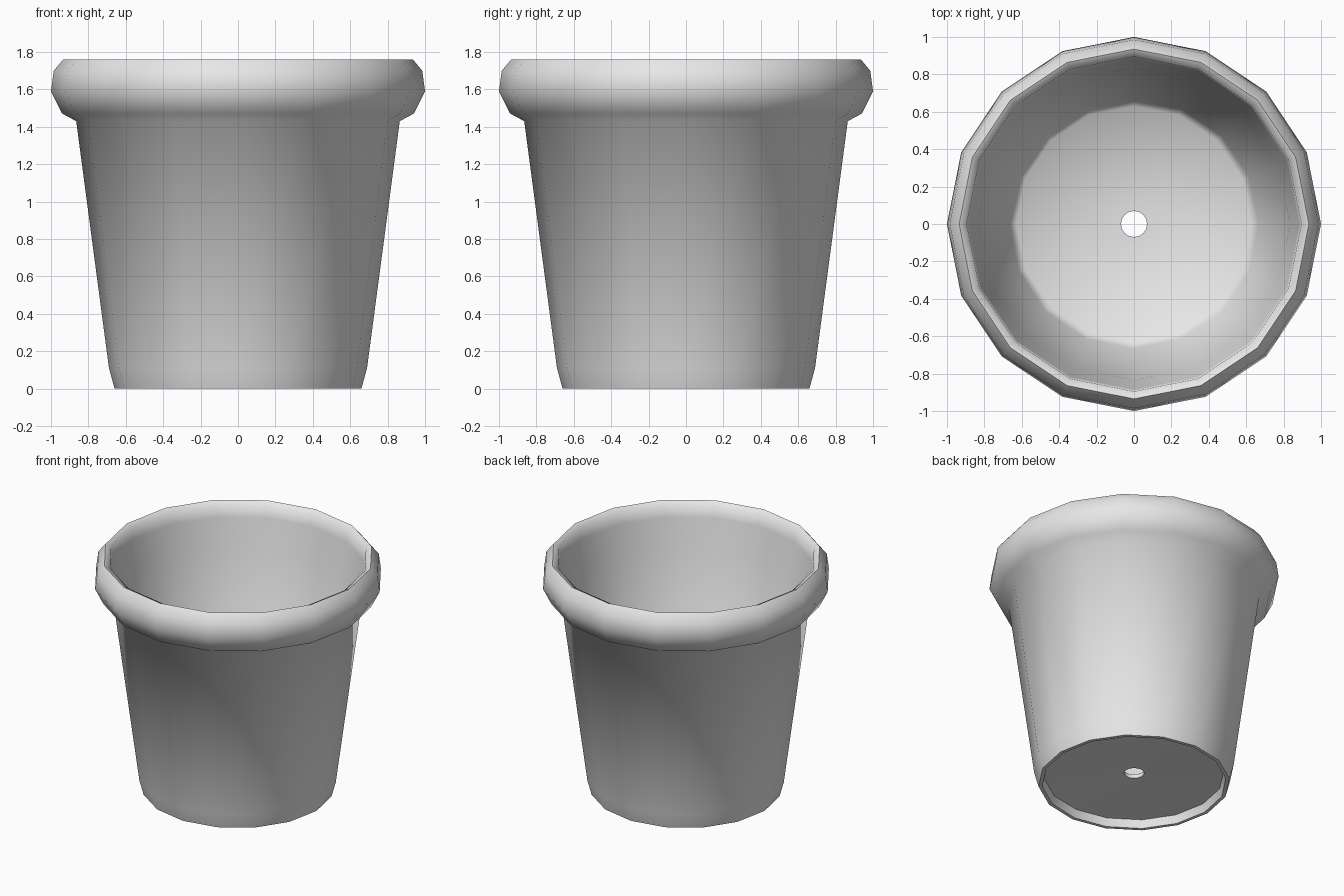
import bpy, bmesh, math

if "Cube" in bpy.data.objects:
    bpy.data.objects.remove(bpy.data.objects["Cube"])

SIDES = 16

# One grey clay colour
clay = bpy.data.materials.new("pot_grey")
clay.diffuse_color = (0.8, 0.8, 0.8, 1)
clay.use_nodes = True
clay.node_tree.nodes["Principled BSDF"].inputs["Base Color"].default_value = clay.diffuse_color


def lathe(name, profile, sides):
    """Revolve a closed (radius, height) profile around z."""
    bm = bmesh.new()
    rings = []
    for i in range(sides):
        a = 2 * math.pi * i / sides
        rings.append([bm.verts.new((r * math.cos(a), r * math.sin(a), z)) for r, z in profile])
    n = len(profile)
    for i in range(sides):
        p, q = rings[i], rings[(i + 1) % sides]
        for j in range(n):
            k = (j + 1) % n
            bm.faces.new((p[j], q[j], q[k], p[k]))
    bmesh.ops.recalc_face_normals(bm, faces=bm.faces)
    mesh = bpy.data.meshes.new(name)
    bm.to_mesh(mesh)
    bm.free()
    mesh.materials.append(clay)
    ob = bpy.data.objects.new(name, mesh)
    bpy.context.collection.objects.link(ob)
    bpy.context.view_layer.objects.active = ob
    ob.select_set(True)
    bpy.ops.object.shade_smooth_by_angle(angle=math.radians(60))
    return ob


profile = [
    # recessed underside and foot ring
    (0.07, 0.075), (0.62, 0.06), (0.635, 0.0), (0.66, 0.0),
    # outer wall
    (0.69, 0.11), (0.865, 1.43),
    # rolled rim
    (0.94, 1.47), (1.0, 1.59), (0.985, 1.70), (0.935, 1.76), (0.895, 1.74),
    # inner wall
    (0.885, 1.65), (0.835, 1.43), (0.665, 0.15),
    # floor down to the drain hole
    (0.63, 0.115), (0.07, 0.105),
]
lathe("flower_pot", profile, SIDES)
